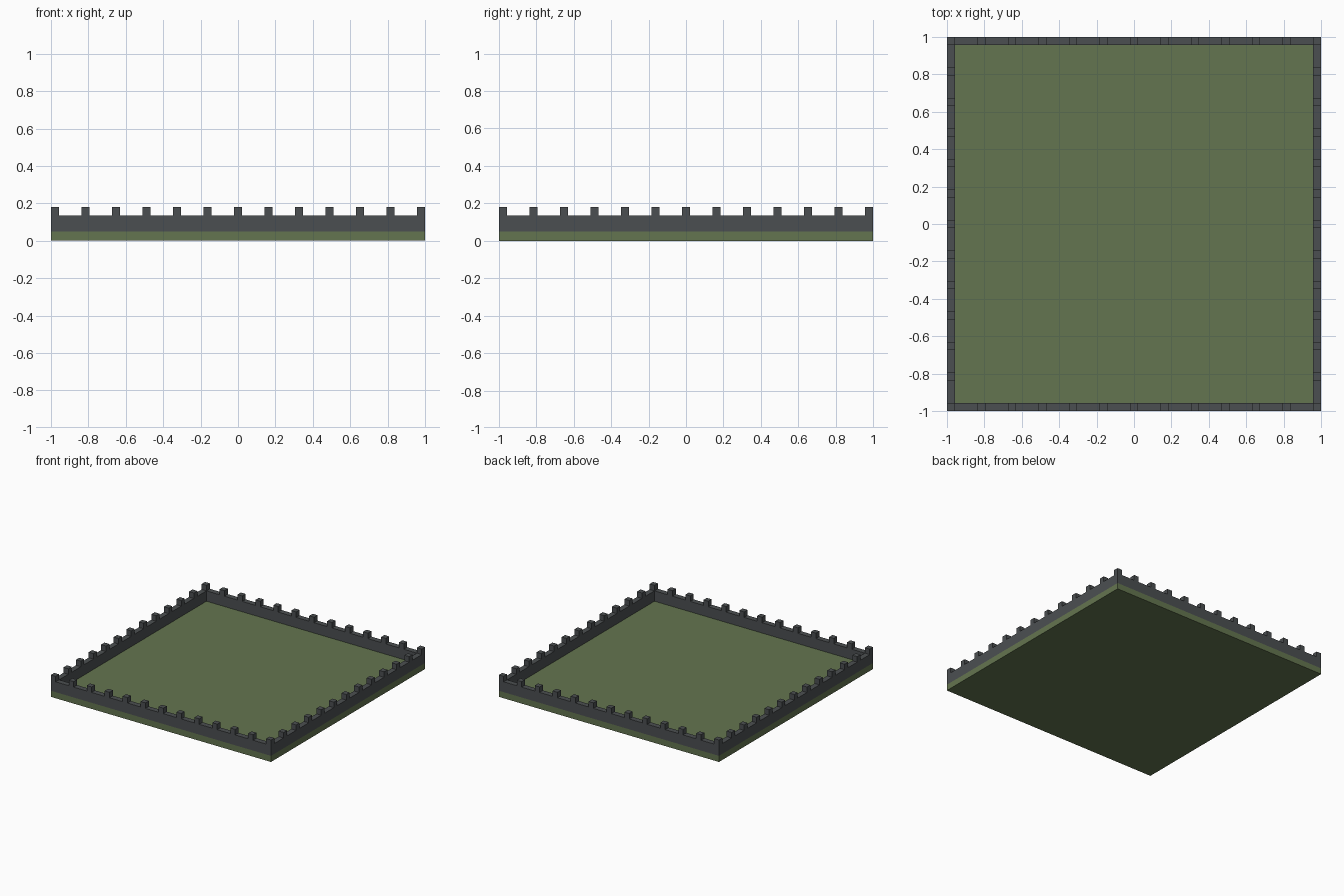
import bpy
import bmesh
from mathutils import Matrix

if "Cube" in bpy.data.objects:
    bpy.data.objects.remove(bpy.data.objects["Cube"])


def material(name, rgb):
    m = bpy.data.materials.new(name)
    m.diffuse_color = (*rgb, 1)
    m.use_nodes = True
    m.node_tree.nodes["Principled BSDF"].inputs["Base Color"].default_value = m.diffuse_color
    return m


GRASS = material("grass green", (0.127, 0.178, 0.080))
STONE = material("dark stone grey", (0.071, 0.078, 0.083))


def make(name, mat, boxes):
    """One object from a list of (centre, size) boxes."""
    bm = bmesh.new()
    for c, s in boxes:
        bmesh.ops.create_cube(bm, size=1,
                              matrix=Matrix.Translation(c) @ Matrix.Diagonal((*s, 1)))
    me = bpy.data.meshes.new(name)
    bm.to_mesh(me)
    bm.free()
    me.materials.append(mat)
    ob = bpy.data.objects.new(name, me)
    bpy.context.collection.objects.link(ob)
    return ob


T = 0.044                      # wall thickness
BASE, TOP, CREST = 0.05, 0.135, 0.18
MID = 1 - T / 2                # wall centre line
COUNT = 13                     # battlements per side, corners included

# ground slab
make("ground_slab", GRASS, [((0, 0, BASE / 2), (2, 2, BASE))])

# perimeter walls
zc, h = (BASE + TOP) / 2, TOP - BASE
for name, s in (("front", -1), ("back", 1)):
    make(name + "_wall", STONE, [((0, s * MID, zc), (2, T, h))])
for name, s in (("left", -1), ("right", 1)):
    make(name + "_wall", STONE, [((s * MID, 0, zc), (T, 2 - 2 * T, h))])

# battlement blocks along the wall tops
zc, size = (TOP + CREST) / 2, (T, T, CREST - TOP)
steps = [-MID + 2 * MID * i / (COUNT - 1) for i in range(COUNT)]
for name, s in (("front", -1), ("back", 1)):
    make(name + "_battlements", STONE, [((p, s * MID, zc), size) for p in steps])
for name, s in (("left", -1), ("right", 1)):
    make(name + "_battlements", STONE, [((s * MID, p, zc), size) for p in steps[1:-1]])
